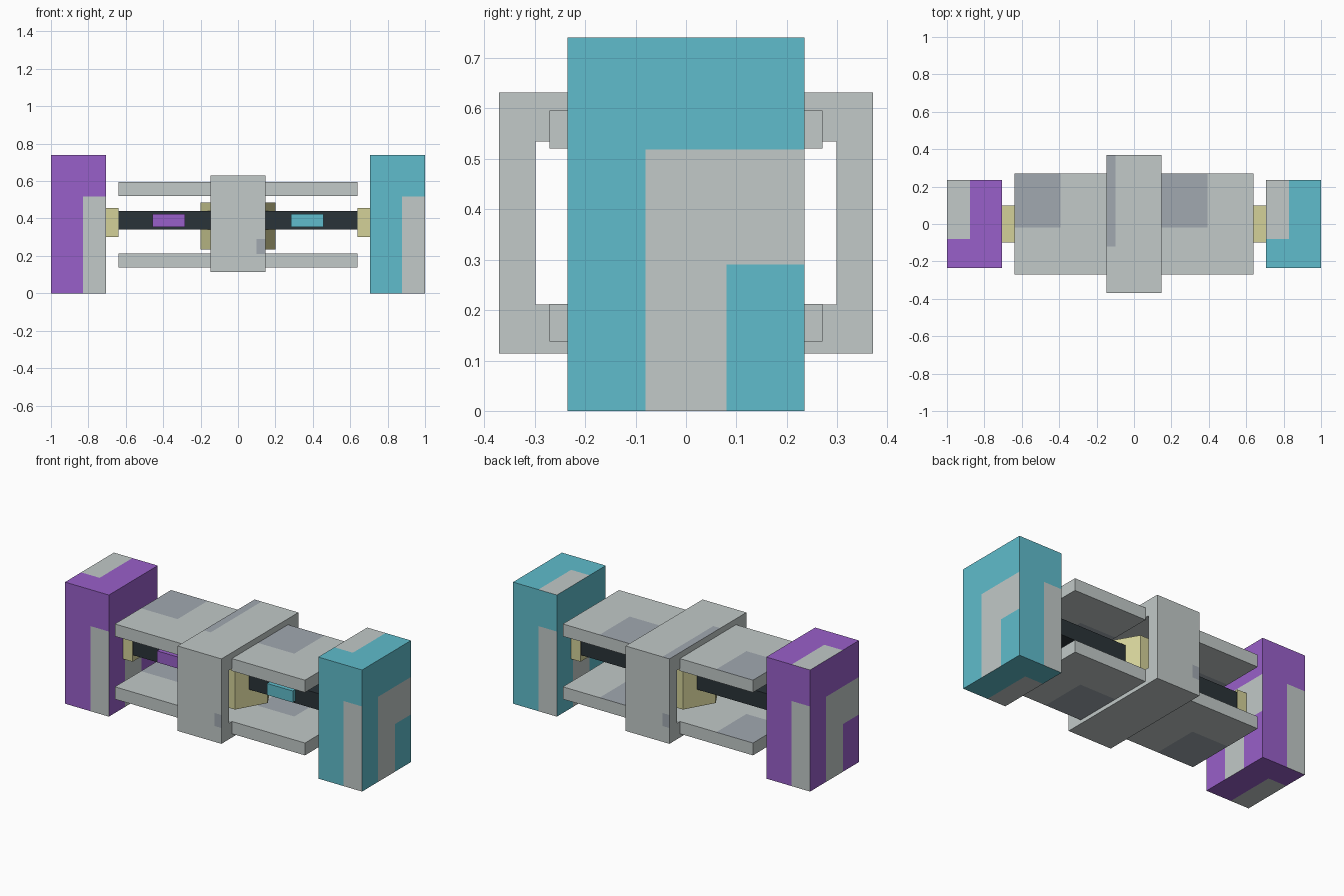
import bpy, bmesh, math
from mathutils import Vector, Matrix

old = bpy.data.objects.get("Cube")
if old:
    bpy.data.objects.remove(old, do_unlink=True)

BIG = 9


def material(name, rgb):
    lin = [((c + 0.055) / 1.055) ** 2.4 for c in rgb] + [1]
    m = bpy.data.materials.new(name)
    m.use_nodes = True
    m.diffuse_color = lin
    m.node_tree.nodes["Principled BSDF"].inputs["Base Color"].default_value = lin
    return m


purple = material("purple", (0.60, 0.375, 0.79))
teal = material("teal", (0.375, 0.74, 0.80))
grey = material("light grey", (0.76, 0.79, 0.785))
slate = material("slate grey", (0.63, 0.66, 0.69))
black = material("near black", (0.165, 0.2, 0.22))
tan = material("tan", (0.83, 0.82, 0.60))


def finish(name, bm, centre, mats):
    bmesh.ops.recalc_face_normals(bm, faces=bm.faces)
    mesh = bpy.data.meshes.new(name)
    bm.to_mesh(mesh)
    bm.free()
    for m in mats:
        mesh.materials.append(m)
    ob = bpy.data.objects.new(name, mesh)
    ob.location = centre
    bpy.context.collection.objects.link(ob)
    return ob


def cut(bm, axis, value):
    normal = Vector((0, 0, 0))
    normal[axis] = 1
    bmesh.ops.bisect_plane(bm, geom=bm.verts[:] + bm.edges[:] + bm.faces[:],
                           plane_co=normal * value, plane_no=normal)


def box(name, centre, half, mats, patches=(), hole=None):
    """Box with optional tunnel along x and painted patches (side, low, high)."""
    bm = bmesh.new()
    bmesh.ops.create_cube(bm, size=2, matrix=Matrix.Diagonal((*half, 1)))
    if hole:
        for axis, h in zip((1, 2), hole):
            cut(bm, axis, h)
            cut(bm, axis, -h)
        ends = [f for f in bm.faces if abs(f.normal.x) > 0.9
                and abs(f.calc_center_median().y) < hole[0]
                and abs(f.calc_center_median().z) < hole[1]]
        bmesh.ops.delete(bm, geom=ends, context="FACES")
        rim = [e for e in bm.edges if e.is_boundary]
        bmesh.ops.bridge_loops(bm, edges=rim)
    for side, low, high in patches:
        for axis in range(3):
            for v in (low[axis], high[axis]):
                if abs(v) < half[axis]:
                    cut(bm, axis, v)
    bm.normal_update()
    for f in bm.faces:
        c = f.calc_center_median()
        for side, low, high in patches:
            n = Vector(side)
            outer = sum(abs(side[i]) * half[i] for i in range(3))
            if (f.normal.dot(n) > 0.9 and c.dot(n) > outer - 0.001
                    and all(low[i] < c[i] < high[i] for i in range(3))):
                f.material_index = 1
    return finish(name, bm, centre, mats)


def turned(patch):
    """The same patch turned half way round the vertical axis."""
    s, lo, hi = patch
    return ((-s[0], -s[1], s[2]), (-hi[0], -hi[1], lo[2]), (-lo[0], -lo[1], hi[2]))


LEFT, FRONT, UP, DOWN = (1, 0, 0), (0, -1, 0), (0, 0, 1), (0, 0, -1)

# Painted patches of the end blocks
walls = [
    (FRONT, (0.023, -BIG, -BIG), (BIG, BIG, 0.148)),
    (LEFT, (-BIG, -0.08, -BIG), (BIG, 0.08, 0.148)),
    (LEFT, (-BIG, 0.08, -0.08), (BIG, BIG, 0.148)),
]
block_paint = walls + [turned(p) for p in walls] + [
    (UP, (-BIG, -0.08, -BIG), (-0.023, BIG, BIG)),
    (DOWN, (-BIG, -BIG, -BIG), (-0.023, 0.08, BIG)),
]
plate_paint = [
    (UP, (-BIG, -0.02, -BIG), (0, BIG, BIG)),
    (DOWN, (-BIG, -BIG, -BIG), (0, 0.02, BIG)),
]

# Parts repeated on both sides
for side, s, colour in (("left", 1, teal), ("right", -1, purple)):
    box(side + "_end_block", (s * 0.8525, 0, 0.37), (0.1475, 0.235, 0.37),
        [colour, grey], block_paint)
    box(side + "_end_cap", (s * 0.6725, 0, 0.378), (0.0325, 0.1, 0.078), [tan])
    box(side + "_button", (s * 0.37, -0.11, 0.39), (0.087, 0.016, 0.035), [colour])
    for level, z in (("lower", 0.175), ("upper", 0.5575)):
        box(side + "_" + level + "_plate", (s * 0.393, 0, z), (0.247, 0.27, 0.0375),
            [grey, slate], plate_paint)

# Central square ring
spot = (FRONT, (0.1, -BIG, -0.162), (BIG, BIG, -0.083))
box("centre_frame", (0, 0, 0.3725), (0.1475, 0.37, 0.2585), [grey, slate],
    [spot, turned(spot), (UP, (-BIG, -0.12, -BIG), (-0.1, BIG, BIG))],
    hole=(0.298, 0.161))

# Long axle and the six-sided hub around it
box("axle_bar", (0, 0, 0.39), (0.64, 0.098, 0.05), [black])
bm = bmesh.new()
bmesh.ops.create_cone(bm, cap_ends=True, segments=6, radius1=0.2, radius2=0.2, depth=0.25,
                      matrix=Matrix.Rotation(math.radians(30), 4, "Z"))
hub = finish("hub", bm, (0, 0, 0.36), [tan])
# Keep the hub corners pointing along the axle
if max(v.co.x for v in hub.data.vertices) < 0.19:
    hub.data.transform(Matrix.Rotation(math.radians(30), 4, "Z"))
